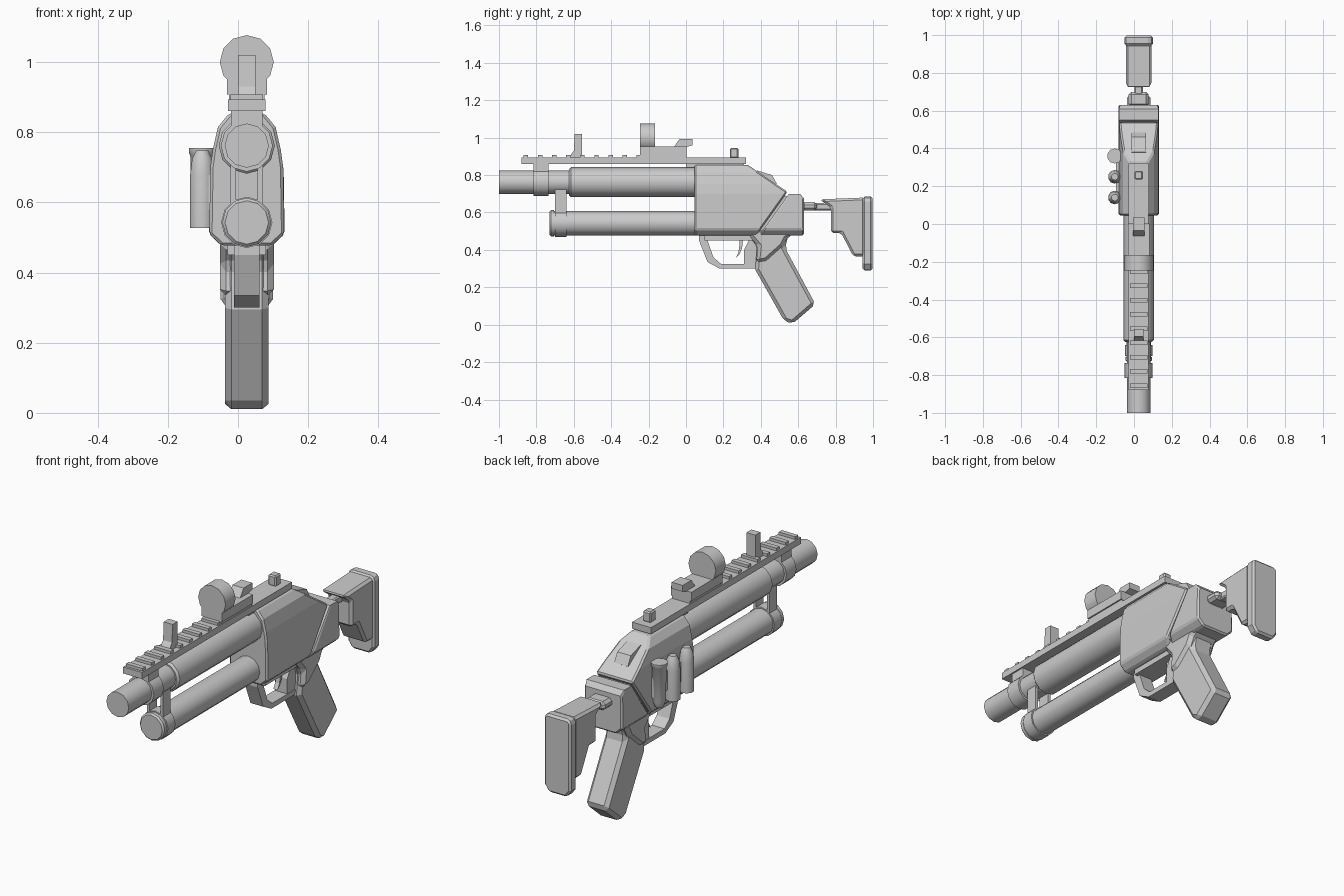
import bpy, bmesh, math
from mathutils import Vector

if "Cube" in bpy.data.objects:
    bpy.data.objects.remove(bpy.data.objects["Cube"])

CX = 0.025  # centre plane of the main assembly
grey = bpy.data.materials.new("plain grey")
grey.diffuse_color = (0.6, 0.6, 0.6, 1)
grey.use_nodes = True
grey.node_tree.nodes["Principled BSDF"].inputs["Base Color"].default_value = grey.diffuse_color


def finish(name, bm, bevel=0.0, smooth=False):
    bmesh.ops.recalc_face_normals(bm, faces=bm.faces)
    me = bpy.data.meshes.new(name)
    bm.to_mesh(me)
    bm.free()
    me.materials.append(grey)
    ob = bpy.data.objects.new(name, me)
    bpy.context.collection.objects.link(ob)
    if bevel:
        m = ob.modifiers.new("bevel", 'BEVEL')
        m.width, m.segments, m.limit_method = bevel, 1, 'ANGLE'
        m.angle_limit = math.radians(40)
    if smooth:
        bpy.ops.object.select_all(action='DESELECT')
        ob.select_set(True)
        bpy.context.view_layer.objects.active = ob
        bpy.ops.object.shade_smooth_by_angle(angle=math.radians(40))
    return ob


def prism(bm, pts, offset):
    """Extrude a closed outline by an offset."""
    f = bm.faces.new([bm.verts.new(p) for p in pts])
    new = bmesh.ops.extrude_face_region(bm, geom=[f])["geom"]
    bmesh.ops.translate(bm, vec=offset,
                        verts=[v for v in new if isinstance(v, bmesh.types.BMVert)])


def side_profile(name, yz, half, bevel=0.0, cx=CX):
    """Outline drawn in y, z and extruded sideways."""
    bm = bmesh.new()
    prism(bm, [(cx - half, y, z) for y, z in yz], (2 * half, 0, 0))
    return finish(name, bm, bevel)


def box(name, half, y0, y1, z0, z1, bevel=0.0, cx=CX):
    return side_profile(name, [(y0, z0), (y1, z0), (y1, z1), (y0, z1)], half, bevel, cx)


def tube(name, z, rings, sides=12):
    """Turned part along y; rings are (y, radius)."""
    bm = bmesh.new()
    loops = []
    for y, r in rings:
        loops.append([bm.verts.new((CX + r * math.sin(2 * math.pi * i / sides), y,
                                    z + r * math.cos(2 * math.pi * i / sides)))
                      for i in range(sides)])
    for a, b in zip(loops, loops[1:]):
        for i in range(sides):
            j = (i + 1) % sides
            bm.faces.new((a[i], a[j], b[j], b[i]))
    bm.faces.new(loops[0])
    bm.faces.new(loops[-1])
    return finish(name, bm, smooth=True)


def body_part(name, scale, y0, y1, cuts, bevel):
    """Receiver cross-section run along y, then trimmed by planes."""
    half = [(.05, .855), (.083, .815), (.098, .75), (.105, .70), (.108, .51), (.073, .477)]
    sec = [(x * scale, z) for x, z in half]
    sec += [(-x, z) for x, z in reversed(sec)]
    bm = bmesh.new()
    prism(bm, [(CX + x, y0, z) for x, z in sec], (0, y1 - y0, 0))
    for (y, z), (ny, nz) in cuts:
        r = bmesh.ops.bisect_plane(bm, geom=bm.verts[:] + bm.edges[:] + bm.faces[:],
                                   plane_co=(0, y, z), plane_no=(0, ny, nz), clear_outer=True)
        bmesh.ops.edgeloop_fill(bm, edges=[e for e in r["geom_cut"]
                                           if isinstance(e, bmesh.types.BMEdge)])
    return finish(name, bm, bevel)


# Receiver: sloped rear top and a diagonal seam to the rear block
seam = Vector((.21, -.15)).normalized()
body_part("receiver", .99, .045, .66, [((.33, .855), (.15, .22)), ((.535, .70), seam)], .008)
body_part("receiver_rear", 1.0, .35, .63,
          [((.55, .70), -seam), ((.55, .70), (0, 1)), ((.61, .70), (.6, .5))], .008)
side_profile("receiver_core", [(.2, .50), (.56, .50), (.56, .68), (.5, .70), (.2, .80)], .085)
side_profile("slope_catch", [(.36, .80), (.38, .825), (.46, .80), (.485, .755), (.46, .74)], .038)

# Barrel, magazine tube and their clamps
tube("muzzle", .762, [(-1, .063), (-.6, .063)])
tube("barrel", .762, [(-.625, .07), (-.615, .08), (.06, .08)])
tube("barrel_clamp", .762, [(-.815, .074), (-.735, .074)])
box("clamp_riser", .045, -.815, -.735, .81, .87)
tube("magazine_tube", .543, [(-.72, .066), (.06, .066)])
tube("magazine_cap", .543, [(-.73, .062), (-.722, .07), (-.705, .07)])
tube("magazine_clamp", .543, [(-.70, .073), (-.64, .073)])
for s in (-1, 1):
    box("clamp_strut", .008, -.70, -.64, .56, .74, cx=CX + s * .038)

# Top rail with cross teeth
box("top_rail", .053, -.88, .32, .86, .893)
box("rail_foot", .035, .0, .31, .84, .865)
for i in range(9):
    y = -.868 + i * .0755
    box("rail_tooth", .046, y, y + .024, .89, .907)

# Sights
side_profile("front_sight", [(-.63, .89), (-.60, .93), (-.595, 1.02), (-.555, 1.02), (-.555, .89)], .025)
box("rear_sight", .022, .235, .28, .89, .945, .006)
box("optic_base", .057, -.245, .003, .907, .952)
box("optic_foot", .05, -.245, .003, .89, .91)
tube("optic_lens", 1.0, [(-.245, .077), (-.165, .077)])
side_profile("optic_rear", [(-.065, .95), (-.035, .992), (.035, .992), (.035, .96), (.003, .95)], .031)

# Grip, trigger housing, guard and trigger
side_profile("grip", [(.33, .48), (.38, .42), (.37, .295), (.525, .02), (.57, .005),
                      (.692, .11), (.53, .41), (.545, .47), (.60, .51), (.35, .51)], .062, .018)
side_profile("grip_collar", [(.335, .48), (.385, .42), (.375, .33), (.43, .34),
                             (.52, .42), (.54, .46), (.61, .515), (.35, .515)], .077, .018)
guard_out = [(.07, .485), (.07, .45), (.115, .335), (.18, .30), (.38, .30)]
guard_in = [(.31, .325), (.187, .325), (.147, .36), (.115, .45), (.31, .45)]
guard = guard_out + [(.38, .325)] + guard_in[:4] + [(.115, .485)]
side_profile("trigger_guard", guard, .036)
box("guard_roof", .055, .10, .40, .45, .49)
side_profile("guard_post", [(.31, .30), (.39, .30), (.39, .46), (.34, .46), (.31, .40)], .034)
side_profile("trigger", [(.285, .46), (.305, .46), (.30, .41), (.285, .375), (.265, .355),
                         (.28, .385), (.285, .42)], .012)

# Stock with rod and butt plate
box("stock_socket", .053, .62, .70, .61, .655, .014)
box("stock_rod", .022, .62, .82, .612, .65, .006)
side_profile("stock", [(.715, .67), (.955, .68), (.955, .365), (.895, .365),
                       (.83, .49), (.775, .49), (.775, .625)], .068, .012)
bm = bmesh.new()
outline = [(.05, .29), (.075, .325), (.075, .67), (.06, .685)]
outline += [(-x, z) for x, z in reversed(outline)]
prism(bm, [(CX + x, .945, z) for x, z in outline], (0, .052, 0))
finish("butt_plate", bm, .01)

# Spare shells on the left side, the rear one turned over
shell = [(.527, .036), (.68, .036), (.725, .03), (.748, .018)]
rear_shell = [(.53, .02), (.56, .031), (.735, .036), (.74, .04), (.755, .04)]
for y, rings in ((.14, shell), (.25, shell), (.36, rear_shell)):
    ob = tube("spare_shell", 0, [(z, r) for z, r in rings], 10)
    for v in ob.data.vertices:
        x, h, d = v.co
        v.co = (x - CX - .102, y - d, h)
box("shell_holder", .012, .11, .39, .58, .68, cx=-.082)
